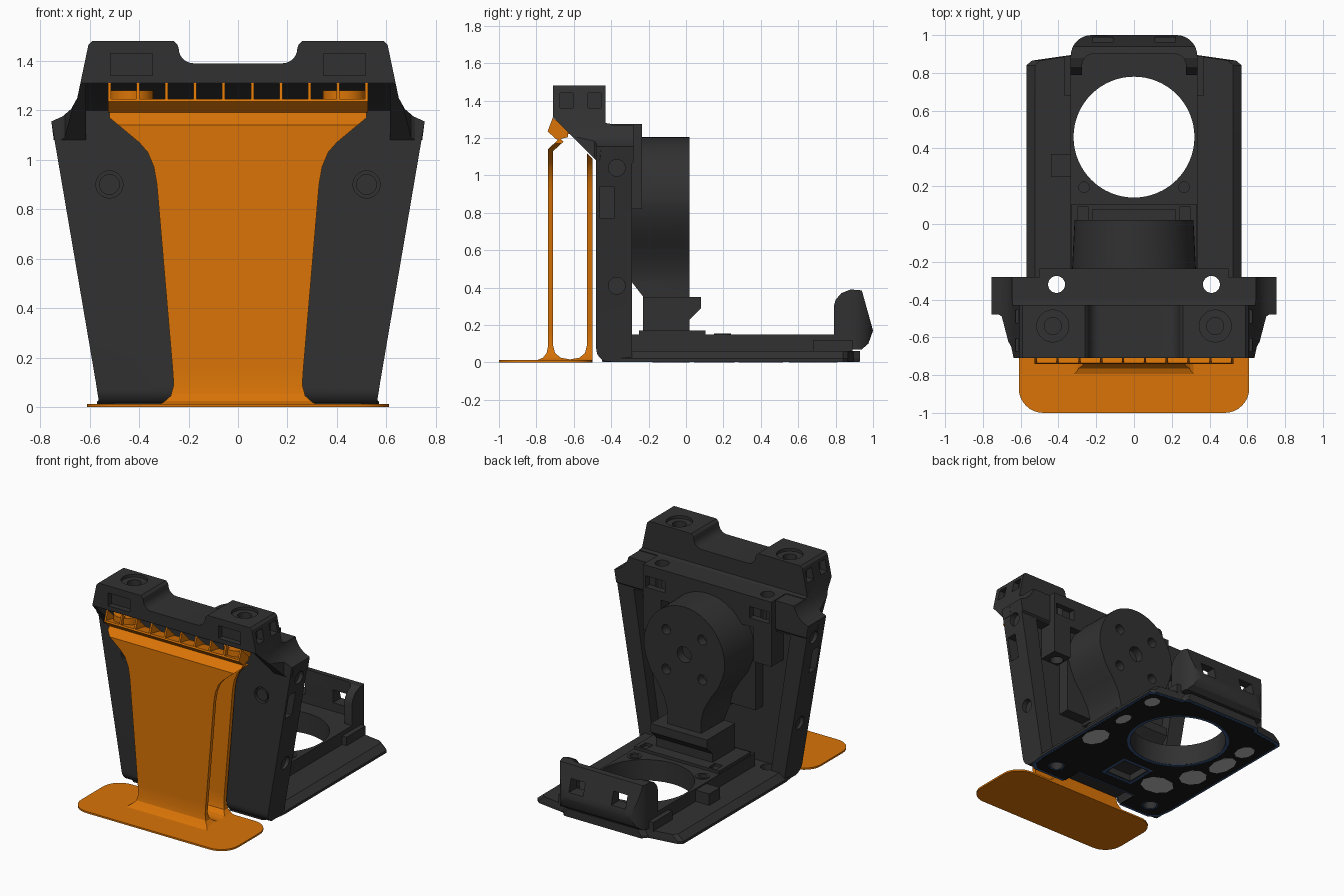
import bpy, bmesh, math

if "Cube" in bpy.data.objects:
    bpy.data.objects.remove(bpy.data.objects["Cube"])


def material(name, rgb):
    m = bpy.data.materials.new(name)
    m.use_nodes = True
    m.diffuse_color = (*rgb, 1)
    m.node_tree.nodes["Principled BSDF"].inputs["Base Color"].default_value = (*rgb, 1)
    return m


DARK = material("charcoal plastic", (0.031, 0.031, 0.031))
ORANGE = material("orange plastic", (0.7, 0.175, 0.002))
BLACK = material("black pad", (0.009, 0.009, 0.009))
NAVY = material("navy edge", (0.04, 0.1, 0.24))
GREY = material("grey patch", (0.5, 0.5, 0.5))


def prism(name, pts, axis, lo, hi, mat=DARK):
    """Extrude a 2D outline along an axis."""
    place = {"x": lambda a, b, t: (t, a, b), "y": lambda a, b, t: (a, t, b),
             "z": lambda a, b, t: (a, b, t)}[axis]
    bm = bmesh.new()
    rings = [[bm.verts.new(place(a, b, t)) for a, b in pts] for t in (lo, hi)]
    for ring in rings:
        bm.faces.new(ring)
    n = len(pts)
    for i in range(n):
        j = (i + 1) % n
        bm.faces.new((rings[0][i], rings[0][j], rings[1][j], rings[1][i]))
    bmesh.ops.recalc_face_normals(bm, faces=bm.faces)
    mesh = bpy.data.meshes.new(name)
    bm.to_mesh(mesh)
    bm.free()
    mesh.materials.append(mat)
    ob = bpy.data.objects.new(name, mesh)
    bpy.context.collection.objects.link(ob)
    return ob


def arc(cx, cy, r, a0=0, a1=360, n=32):
    full = a1 - a0 == 360
    return [(cx + r * math.cos(math.radians(a0 + (a1 - a0) * i / n)),
             cy + r * math.sin(math.radians(a0 + (a1 - a0) * i / n)))
            for i in range(n if full else n + 1)]


def rect(a0, b0, a1, b1):
    return [(a0, b0), (a1, b0), (a1, b1), (a0, b1)]


def rounded(a0, b0, a1, b1, r):
    return (arc(a1 - r, b1 - r, r, 0, 90, 8) + arc(a0 + r, b1 - r, r, 90, 180, 8)
            + arc(a0 + r, b0 + r, r, 180, 270, 8) + arc(a1 - r, b0 + r, r, 270, 360, 8))


def sym(half):
    return half + [(-a, b) for a, b in reversed(half)]


def combine(ob, tools, op="DIFFERENCE"):
    """Boolean each tool into the object, then delete the tool."""
    for tool in tools:
        mod = ob.modifiers.new("bool", "BOOLEAN")
        mod.operation, mod.solver, mod.object = op, "EXACT", tool
        dg = bpy.context.evaluated_depsgraph_get()
        mesh = bpy.data.meshes.new_from_object(ob.evaluated_get(dg))
        ob.modifiers.clear()
        ob.data = mesh
        bpy.data.objects.remove(tool)
    return ob


def box(pts, axis, lo, hi):
    return prism("cutter", pts, axis, lo, hi)


def hole(x, y, r, axis, lo, hi, n=24):
    return box(arc(x, y, r, n=n), axis, lo, hi)


# Upright panel with flared ears
panel = prism("upright_panel", sym([(.56, .004), (.575, .1), (.755, 1.155), (.71, 1.175),
              (.675, 1.205), (.65, 1.25), (.645, 1.27)]), "y", -.48, -.28)
combine(panel, [prism("side_limit", [(-.48, 1.4)] + arc(-.41, .073, .07, 180, 270, 8) + [
        (-.29, .003), (-.29, 1.06), (-.28, 1.07), (-.28, 1.4)], "x", -1, 1)], "INTERSECT")
cuts = [box(sym([(.46, .06), (.61, 1.05)]), "y", -.37, 0),
        box(rect(-.25, -.1, .25, .07), "y", -.6, -.2)]
for s in (1, -1):
    cuts += [hole(s * .52, .9, .055, "y", -.6, -.45), hole(s * .41, -.32, .045, "z", -.1, 1.4),
             box(rect(-.46, .77, -.385, .94), "x", *sorted((s * .63, s * .9)))]
    cuts += [hole(-.37, z, .045, "x", *sorted((s * (x - .03), s * 1))) for z, x in
             ((1.04, .735), (.41, .628))]
combine(panel, cuts)

for s in (1, -1):
    prism("front_screw", arc(s * .52, .9, .042, n=20), "y", -.475, -.44)
    # Inner guide blocks behind the panel
    block = prism("guide_block", rect(s * .36, .82, s * .5, 1.1), "y", -.38, -.235)
    combine(block, [hole(s * .41, -.32, .045, "z", 0, 2)])

shelf = prism("rear_shelf", [(-.38, 1.06), (-.235, 1.06), (-.235, 1.275), (-.44, 1.275)],
              "x", -.5, .5)
combine(shelf, [hole(s * .41, -.32, .045, "z", 0, 2) for s in (1, -1)]
        + [box(rect(s * .33, 1.12, s * .48, 1.2), "y", -.3, 0) for s in (1, -1)])

# Overhanging crown with two raised ends and side cheeks
crown = prism("crown", [(-.71, 1.48), (-.71, 1.31), (-.48, 1.08), (-.4, 1.08), (-.4, 1.275),
              (-.43, 1.28), (-.43, 1.48)], "x", -1, 1)
outline = sym([(.735, 1.0), (.755, 1.155), (.71, 1.175), (.675, 1.205), (.65, 1.25),
               (.605, 1.465), (.59, 1.48), (.26, 1.48), (.245, 1.465)]
              + arc(.18, 1.45, .06, 360, 270, 6))
combine(crown, [prism("front_limit", outline, "y", -2, 2),
                prism("plan_limit", sym([(.64, -.72), (.70, -.49), (.76, -.45), (.76, -.2)]),
                      "z", 0, 2)], "INTERSECT")
cuts = [box([(-.72, 1.0), (-.48, 1.0), (-.48, 1.2), (-.6, 1.28), (-.72, 1.31)], "x", -.615, .615)]
for s in (1, -1):
    cuts += [hole(s * .43, -.54, .085, "z", 1.46, 1.6), hole(s * .43, -.54, .045, "z", 1.38, 1.6),
             box(rect(s * .345, 1.34, s * .515, 1.43), "y", -.8, -.67)]
    cuts += [box(rect(y - .035, 1.36, y + .035, 1.44), "x", *sorted((s * .57, s * .8)))
             for y in (-.64, -.49)]
combine(crown, cuts)

# Teardrop motor housing on the back of the panel
tear = sym([(.14, .35), (.14, .44), (.165, .53), (.22, .62), (.28, .7), (.315, .78)]
           + arc(0, .87, .335, -5, 88, 16))
housing = prism("round_housing", tear, "y", -.39, .02)
for v in housing.data.vertices:
    if v.co.y > 0:
        v.co.x *= .94
combine(housing, [box([(-.5, .3), (-.22, .3), (-.22, .34), (-.29, .43), (-.5, .43)], "x", -1, 1),
                  hole(0, .87, .055, "y", -.04, .1)]
        + [hole(a * .14, .87 + b * .14, .035, "y", -.04, .1) for a in (1, -1) for b in (1, -1)])
prism("housing_backing", rect(-.34, .45, .34, 1.27), "y", -.38, -.29)
prism("housing_foot", [(-.23, .13), (.02, .13), (.02, .23), (.08, .29), (.08, .35), (-.23, .35)],
      "x", -.22, .22)

# Base plate: thin wings, bevelled towards a raised middle around the opening
plan = sym([(.25, -.3), (.25, -.45), (.5, -.45), (.555, -.4), (.57, -.3), (.57, .84), (.54, .865),
            (.33, .895), (.3, .93)])
opening = (0, .46, .32)


def shrink(k):
    return [(a * k, .22 + (b - .22) * k) for a, b in plan]


def opening_cut(r=.32):
    return hole(0, .46, r, "z", -1, 1, 64)


for name, lo, hi, taper in (("base_rim", .004, .022, 1), ("base_plate", .022, .06, .92)):
    plate = prism(name, plan, "z", lo, hi)
    for v in plate.data.vertices:
        if v.co.z > .05:
            v.co.x *= taper
    combine(plate, [opening_cut(), box(rect(-.1, -.16, .1, .02), "z", -1, .05)]
            + [hole(s * .41, -.32, .045, "z", -1, 1) for s in (1, -1)])
middle = prism("base_middle", rect(-.335, -.29, .335, .82), "z", .05, .15)
combine(middle, [opening_cut()] + [hole(s * .265, .195, .03, "z", .1, 1) for s in (1, -1)])
step = prism("base_step", rect(-.33, -.25, .33, .105), "z", .14, .17)
combine(step, [box(rect(s * .24, .02, s * .3, .09), "z", .1, 1) for s in (1, -1)])
prism("side_catch", rect(-.44, .25, -.32, .37), "z", .05, .14)
for s in (1, -1):
    prism("wing_block", rect(s * .32, .68, s * .37, .89), "z", .05, .12)
    ring = prism("screw_collar", arc(s * .265, .195, .045, n=20), "z", .14, .155)
    combine(ring, [hole(s * .265, .195, .028, "z", .1, 1)])

# Rear hook: a rounded cup wall with windows
hook = prism("rear_hook", [(.79, .07), (.94, .07), (.975, .1), (1, .17), (.94, .385), (.88, .39),
             (.83, .37), (.8, .335), (.79, .3)], "x", -.335, .335)
combine(hook, [prism("plan_limit", rounded(-.335, .5, .335, 1, .11), "z", 0, 1)], "INTERSECT")
combine(hook, [box(rounded(-.275, .5, .275, .9, .06), "z", .15, 1), opening_cut()]
        + [box(rect(s * .11, .21, s * .22, .3), "y", .8, 1.2) for s in (1, -1)])

# Layered underside pad with a coloured edge and worn patches
for name, k, r, gap, z, mat in (("pad_edge", .995, .322, 0, .002, NAVY),
                                ("pad_face", .97, .342, .018, .001, BLACK)):
    pad = prism(name, shrink(k), "z", z, .004, mat)
    combine(pad, [opening_cut(r),
                  box(rect(-.11 - gap, -.17 - gap, .11 + gap, .03 + gap), "z", -1, 1)]
            + [hole(s * .41, -.32, .046 + gap / 2, "z", -1, 1) for s in (1, -1)])
for x, y, w, h in ((.46, .15, .08, .11), (.47, .45, .04, .07), (.47, .75, .05, .06),
                   (-.27, -.08, .12, .1), (-.39, .15, .09, .1), (-.44, .4, .07, .12),
                   (-.44, .63, .06, .08)):
    prism("pad_patch", [(x + a * w, y + b * h) for a, b in arc(0, 0, 1, n=9)], "z", 0, .004, GREY)

# Orange stand: foot, twin walls and ribbed top beam
prism("stand_foot", rounded(-.61, -1, .61, -.5, .13), "z", 0, .012, ORANGE)
section = [(-.8, .01), (-.765, .025), (-.745, .05), (-.737, .09), (-.737, 1.14), (-.675, 1.2),
           (-.655, 1.18), (-.71, 1.13), (-.71, .09), (-.7, .05), (-.67, .025), (-.62, .016),
           (-.57, .025), (-.54, .05), (-.53, .09), (-.53, 1.12), (-.5, 1.09), (-.5, .01)]
walls = prism("stand_walls", section, "x", -1, 1, ORANGE)
silhouette = sym([(.34, 0), (.3, .02), (.272, .045), (.26, .09), (.265, .16), (.328, .9), (.34, .97),
                  (.365, 1.03), (.4, 1.07), (.52, 1.17), (.52, 1.3)])
combine(walls, [prism("front_limit", silhouette, "y", -2, 2, ORANGE)], "INTERSECT")
prism("top_beam", [(-.74, 1.235), (-.69, 1.19), (-.63, 1.205), (-.63, 1.225), (-.735, 1.245)],
      "x", -.525, .525, ORANGE)
for i in range(10):
    x = -.52 + i * 1.04 / 9
    prism("beam_rib", [(-.74, 1.235), (-.712, 1.31), (-.63, 1.23), (-.63, 1.21)],
          "x", x - .006, x + .006, ORANGE)
for s in (1, -1):
    prism("beam_disc", arc(s * .43, -.62, .088), "z", 1.22, 1.28, ORANGE)

# Smooth the curved walls, keep edges sharp
bpy.ops.object.select_all(action="DESELECT")
for ob in bpy.context.collection.objects:
    if ob.type == "MESH":
        ob.select_set(True)
        bpy.context.view_layer.objects.active = ob
bpy.ops.object.shade_smooth_by_angle(angle=math.radians(25))
